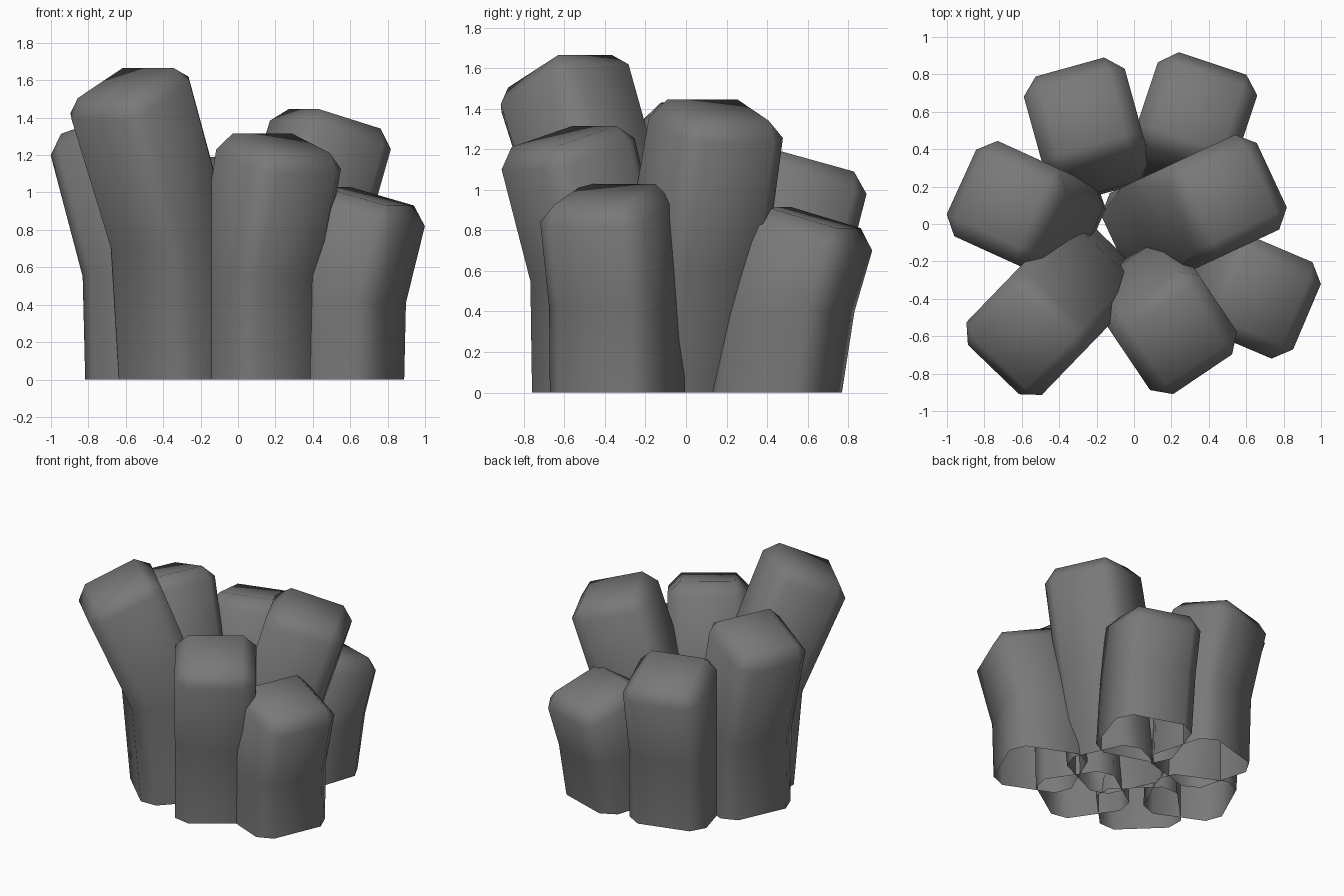
import bpy
import bmesh
from math import radians, sin, cos
from mathutils import Vector

cube = bpy.data.objects.get("Cube")
if cube:
    bpy.data.objects.remove(cube, do_unlink=True)

HALF = 0.28      # half the width of every column
CHAMFER = 0.09   # size of the cut corners

stone = bpy.data.materials.new("dark_grey_stone")
stone.use_nodes = True
grey = (0.19, 0.19, 0.19, 1)
stone.diffuse_color = grey
bsdf = next(n for n in stone.node_tree.nodes if n.type == 'BSDF_PRINCIPLED')
bsdf.inputs["Base Color"].default_value = grey
bsdf.inputs["Roughness"].default_value = 0.8


def column(name, heading, side, foot, knee, knee_z, rim, rim_z, tilt):
    """Bent square column. foot, knee and rim are the outward reach of its
    outer face; side shifts it sideways; tilt leans the top face outward."""
    a, lean = radians(heading), radians(tilt)
    out = Vector((cos(a), sin(a), 0))
    across = Vector((-sin(a), cos(a), 0))
    up = Vector((0, 0, 1))
    top_in = -out * cos(lean) + up * sin(lean)
    top_up = out * sin(lean) + up * cos(lean)

    bm = bmesh.new()

    def ring(outer, inward):
        mid = outer + inward * HALF + across * side
        return [bm.verts.new(mid - inward * HALF * i + across * HALF * j)
                for i, j in ((1, -1), (1, 1), (-1, 1), (-1, -1))]

    rings = [ring(out * foot, -out),
             ring(out * knee + up * knee_z, -out),
             ring(out * rim + up * rim_z + top_up * CHAMFER, top_in)]
    for low, high in zip(rings, rings[1:]):
        for k in range(4):
            n = (k + 1) % 4
            bm.faces.new((low[k], low[n], high[n], high[k]))
    bm.faces.new(rings[-1])
    bottom = bm.faces.new(rings[0][::-1])

    # Chamfer the uprights and the top rim, leaving the knee and foot loops
    plain = set()
    for loop in rings[:2]:
        for k in range(4):
            plain.add(bm.edges.get((loop[k], loop[(k + 1) % 4])))
    bmesh.ops.bevel(bm, geom=[e for e in bm.edges if e not in plain],
                    offset=CHAMFER, offset_type='OFFSET', segments=1,
                    profile=0.5, affect='EDGES')

    # The columns are open underneath
    floor = [f for f in bm.faces if all(abs(v.co.z) < 1e-4 for v in f.verts)]
    bmesh.ops.delete(bm, geom=floor, context='FACES')
    bmesh.ops.recalc_face_normals(bm, faces=bm.faces)
    for f in bm.faces:
        f.smooth = True

    mesh = bpy.data.meshes.new(name)
    bm.to_mesh(mesh)
    bm.free()
    mesh.materials.append(stone)
    bpy.context.collection.objects.link(bpy.data.objects.new(name, mesh))


# Ring of columns, each leaning away from the middle
column("front_right_column", 226, 0.0, 0.72, 0.78, 0.70, 1.08, 1.385, 25)
column("front_column", -56, -0.145, 0.69, 0.70, 0.55, 0.873, 1.10, 16)
column("front_left_column", -23, -0.095, 0.925, 0.935, 0.41, 1.045, 0.82, 15)
column("left_column", 25, -0.075, 0.42, 0.58, 0.60, 0.78, 1.23, 16)
column("back_left_column", 71.6, -0.128, 0.79, 0.855, 0.40, 0.949, 0.70, 16)
column("back_right_column", 105.5, 0.106, 0.76, 0.775, 0.50, 0.90, 0.98, 15)
column("right_column", 155.5, 0.178, 0.73, 0.745, 0.55, 0.93, 1.20, 18)
